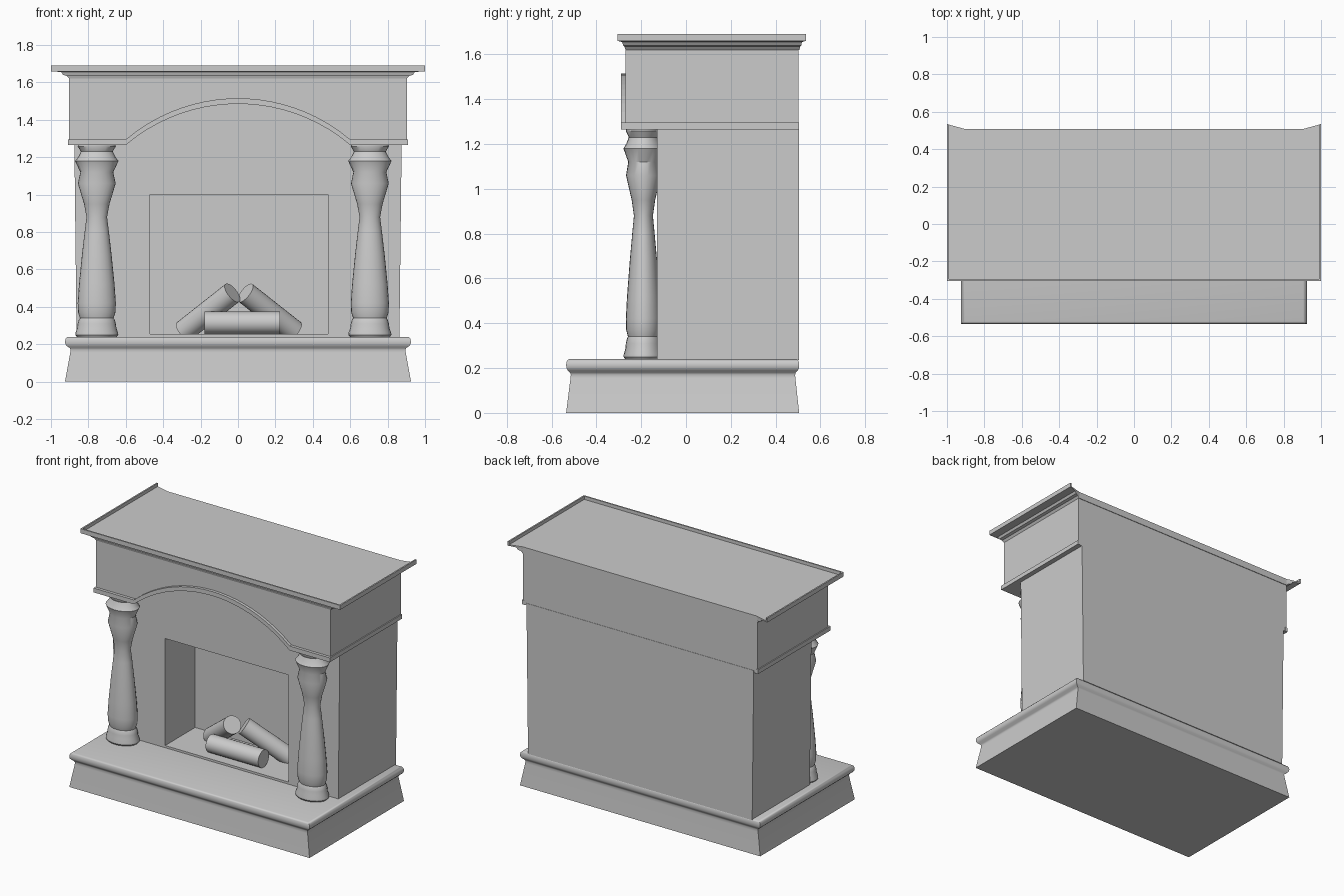
import bpy, bmesh, math
from mathutils import Vector

if "Cube" in bpy.data.objects:
    bpy.data.objects.remove(bpy.data.objects["Cube"])


def finish(name, bm, smooth=None):
    bmesh.ops.recalc_face_normals(bm, faces=bm.faces)
    me = bpy.data.meshes.new(name)
    bm.to_mesh(me)
    bm.free()
    ob = bpy.data.objects.new(name, me)
    bpy.context.collection.objects.link(ob)
    if smooth:
        bpy.ops.object.select_all(action='DESELECT')
        ob.select_set(True)
        bpy.context.view_layer.objects.active = ob
        bpy.ops.object.shade_smooth_by_angle(angle=math.radians(smooth))
    return ob


def loft(name, rings, smooth=None):
    """Skin a stack of closed rings and cap both ends."""
    bm = bmesh.new()
    vs = [[bm.verts.new(p) for p in r] for r in rings]
    n = len(rings[0])
    for a, b in zip(vs, vs[1:]):
        for i in range(n):
            j = (i + 1) % n
            bm.faces.new((a[i], a[j], b[j], b[i]))
    bm.faces.new(vs[0])
    bm.faces.new(vs[-1])
    return finish(name, bm, smooth)


def rect(x, y0, y1, z):
    return [(-x, y0, z), (x, y0, z), (x, y1, z), (-x, y1, z)]


def box(name, x0, x1, y0, y1, z0, z1):
    return loft(name, [[(x0, y0, z), (x1, y0, z), (x1, y1, z), (x0, y1, z)] for z in (z0, z1)])


def strip(name, lower, upper, y0, y1):
    """Solid between two x-z lines, extruded along y."""
    rings = [[(a[0], y0, a[1]), (b[0], y0, b[1]), (b[0], y1, b[1]), (a[0], y1, a[1])]
             for a, b in zip(lower, upper)]
    return loft(name, rings)


def log(name, p, q, r=0.06):
    p, q = Vector(p), Vector(q)
    rot = (q - p).to_track_quat('Z', 'Y')
    circle = [Vector((r * math.cos(t), r * math.sin(t), 0))
              for t in (i * math.tau / 24 for i in range(24))]
    return loft(name, [[c + rot @ v for v in circle] for c in (p, q)], 40)


# hearth base with flared plinth, cove and rounded lip
base = [(0, 0), (0.155, 0.028), (0.17, 0.03), (0.18, 0.025), (0.19, 0.01), (0.20, 0.002),
        (0.215, 0), (0.23, 0.004), (0.238, 0.012), (0.24, 0.02)]
loft("hearth_base", [rect(0.925 - d, -0.535 + d * 0.7, 0.505 - d * 0.6, z) for z, d in base], 40)

# main body with the firebox cut out
body = loft("chimney_body", [rect(0.863, -0.13, 0.505, 0.235), rect(0.875, -0.13, 0.505, 1.28)])
cutter = box("firebox_cutter", -0.47, 0.48, -0.3, 0.2, 0.255, 1.0)
cutter.hide_render = True
mod = body.modifiers.new("firebox", 'BOOLEAN')
mod.object = cutter
mod.solver = 'EXACT'
bpy.context.view_layer.objects.active = body
bpy.ops.object.modifier_apply(modifier=mod.name)
bpy.data.objects.remove(cutter)

# firewood
log("log_front", (-0.18, -0.04, 0.315), (0.225, -0.04, 0.315))
log("log_left", (-0.29, 0.13, 0.27), (-0.03, -0.02, 0.475))
log("log_right", (0.30, 0.15, 0.27), (0.04, 0.01, 0.475))

# turned columns, slightly flattened front to back
profile = [(0.105, 0.238), (0.115, 0.25), (0.114, 0.262), (0.105, 0.285), (0.102, 0.31),
           (0.096, 0.33), (0.09, 0.34), (0.1, 0.37), (0.102, 0.42), (0.095, 0.52),
           (0.079, 0.68), (0.065, 0.8), (0.055, 0.88), (0.068, 0.95), (0.101, 1.06),
           (0.088, 1.12), (0.116, 1.18), (0.1, 1.2), (0.085, 1.23), (0.102, 1.258), (0.1, 1.268)]
for side, cx in (("left", -0.755), ("right", 0.705)):
    loft("column_" + side, [[(cx + r * math.cos(i * math.tau / 24),
                              -0.19 + 0.77 * r * math.sin(i * math.tau / 24), z)
                             for i in range(24)] for r, z in profile], 35)

# arched frieze: front panel and box behind it
half, rise, spring = 0.6, 0.22, 1.265
R = (half ** 2 + rise ** 2) / (2 * rise)
arc = []
for i in range(21):
    x = -half + 2 * half * i / 20
    arc.append((x, spring + rise - R + math.sqrt(R * R - x * x)))
W = 0.903
lower = [(-W, spring)] + arc + [(W, spring)]
strip("frieze_panel", lower, [(x, 1.65) for x, z in lower], -0.27, -0.13)
box("frieze_box", -W, W, -0.13, 0.503, spring, 1.65)

# trim moulding along the arch and round the sides
T = 0.91
line = [(-T, spring)] + arc + [(T, spring)]
strip("arch_trim", line, [(x, z + 0.03) for x, z in line], -0.29, -0.26)
for s, side in ((-1, "left"), (1, "right")):
    box("side_trim_" + side, s * 0.89, s * T, -0.26, 0.505, spring, spring + 0.03)


# mantel shelf: stepped cornice whose back ends are mitred outwards
def shelf_ring(x, yf, z):
    yb = 0.507 + max(0, x - 0.91) * 0.3
    return [(-x, yf, z), (x, yf, z), (x, yb, z), (0.9, 0.507, z), (-0.9, 0.507, z), (-x, yb, z)]


loft("mantel_shelf", [shelf_ring(*p) for p in (
    (0.903, -0.27, 1.62), (0.915, -0.275, 1.635), (0.935, -0.28, 1.64), (0.945, -0.285, 1.655),
    (0.998, -0.303, 1.66), (0.998, -0.303, 1.667))])

# thin raised rim on the front and sides of the shelf
rim = [(-1, 0.535), (-1, -0.305), (1, -0.305), (1, 0.535),
       (0.99, 0.532), (0.99, -0.295), (-0.99, -0.295), (-0.99, 0.532)]
bm = bmesh.new()
lo, hi = [[bm.verts.new((x, y, z)) for x, y in rim] for z in (1.659, 1.69)]
for i in range(8):
    bm.faces.new((lo[i], lo[(i + 1) % 8], hi[(i + 1) % 8], hi[i]))
for v in (lo, hi):
    for i in range(3):
        bm.faces.new((v[i], v[i + 1], v[6 - i], v[7 - i]))
finish("mantel_rim", bm)
